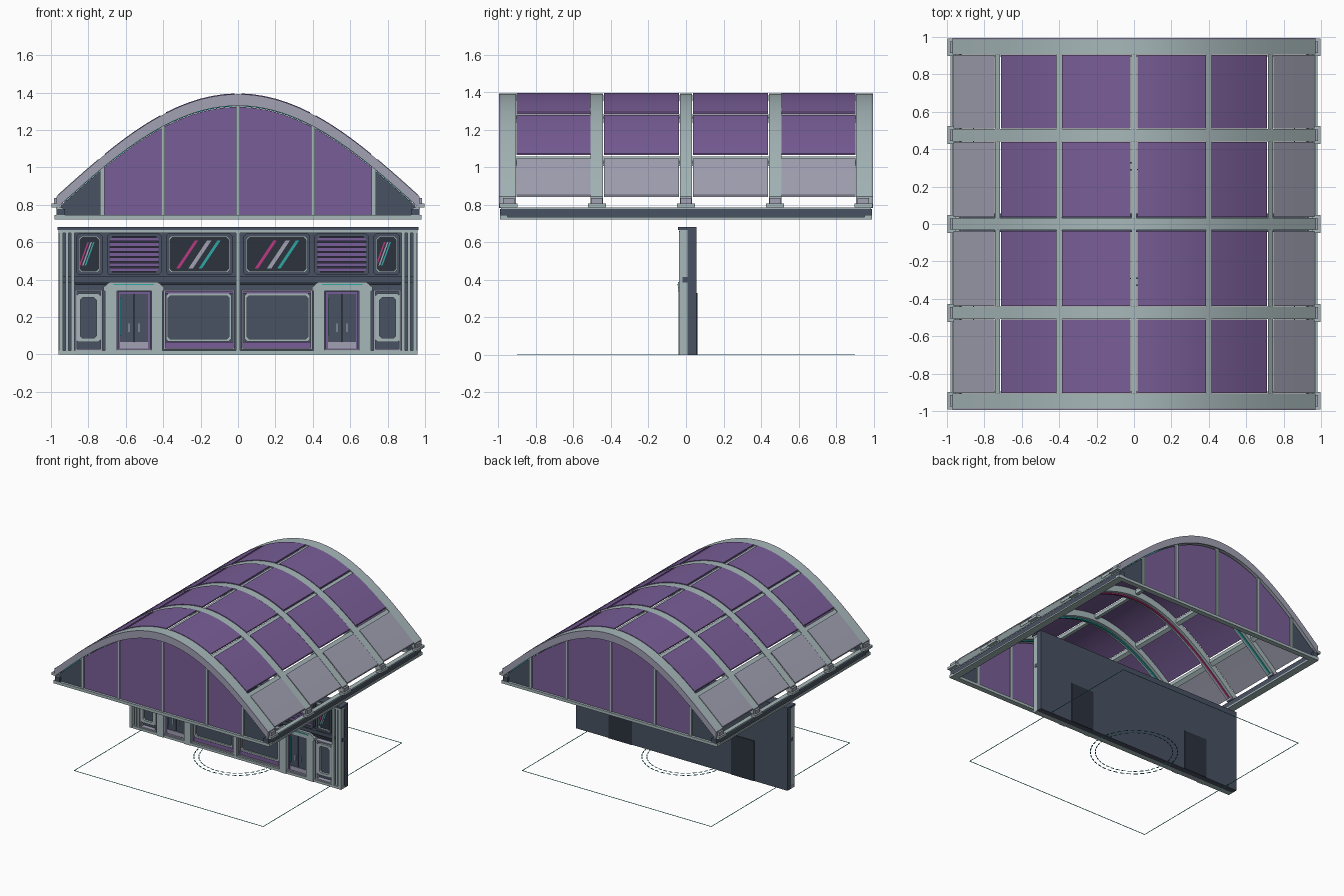
import bpy, bmesh, math

if "Cube" in bpy.data.objects:
    bpy.data.objects.remove(bpy.data.objects["Cube"])


def material(name, rgb):
    m = bpy.data.materials.new(name)
    m.diffuse_color = (*[(c / 255) ** 2.2 for c in rgb], 1)
    m.use_nodes = True
    m.node_tree.nodes["Principled BSDF"].inputs["Base Color"].default_value = m.diffuse_color
    return m


PURPLE = material("purple_glass", (120, 94, 150))
LIGHT = material("pale_metal", (165, 182, 184))
LILAC = material("lilac_grey", (160, 160, 178))
DARK = material("dark_slate", (74, 82, 98))
DEEP = material("deep_slate", (48, 53, 64))
TEAL = material("teal_glow", (50, 165, 165))
PINK = material("pink_glow", (185, 60, 130))


def part(name, mat, shapes, axis="y", smooth=False):
    """Extrude each (outline, start, end[, inner outline]) along an axis, as one object."""
    bm = bmesh.new()

    def loop(pts, w):
        return [bm.verts.new((u, w, v) if axis == "y" else (u, v, w)) for u, v in pts]

    def walls(a, b):
        for i in range(len(a)):
            j = (i + 1) % len(a)
            bm.faces.new((a[i], a[j], b[j], b[i]))

    for outline, w0, w1, *hole in shapes:
        a, b = loop(outline, w0), loop(outline, w1)
        walls(a, b)
        if hole:
            c, d = loop(hole[0], w0), loop(hole[0], w1)
            walls(c, d)
            walls(a, c)
            walls(b, d)
        else:
            bm.faces.new(a)
            bm.faces.new(b)
    bmesh.ops.recalc_face_normals(bm, faces=bm.faces)
    me = bpy.data.meshes.new(name)
    bm.to_mesh(me)
    bm.free()
    me.materials.append(mat)
    ob = bpy.data.objects.new(name, me)
    bpy.context.collection.objects.link(ob)
    if smooth:
        bpy.ops.object.select_all(action="DESELECT")
        ob.select_set(True)
        bpy.context.view_layer.objects.active = ob
        bpy.ops.object.shade_smooth_by_angle(angle=math.radians(30))
    return ob


def rect(x0, x1, z0, z1, c=0):
    if not c:
        return [(x0, z0), (x1, z0), (x1, z1), (x0, z1)]
    return [(x0 + c, z0), (x1 - c, z0), (x1, z0 + c), (x1, z1 - c),
            (x1 - c, z1), (x0 + c, z1), (x0, z1 - c), (x0, z0 + c)]


def box(x0, x1, y0, y1, z0, z1):
    return (rect(x0, x1, z0, z1), y0, y1)


def frame(x0, x1, z0, z1, w, y0, y1, c=0.012):
    return (rect(x0, x1, z0, z1, c), y0, y1, rect(x0 + w, x1 - w, z0 + w, z1 - w, c))


def both(shapes):
    """Add the copies mirrored in x."""
    flip = lambda pts: [(-x, z) for x, z in pts]
    return shapes + [(flip(s[0]), s[1], s[2], *[flip(h) for h in s[3:]]) for s in shapes]


def ends(shapes):
    """Add the copies mirrored in y."""
    return shapes + [(s[0], -s[2], -s[1], *s[3:]) for s in shapes]


def arch(x):
    return 1.395 - 0.7 * x * x + 0.125 * x ** 4


def strip(x0, x1, top, bottom, n=6):
    xs = [x0 + (x1 - x0) * i / n for i in range(n + 1)]
    return [(x, arch(x) + top) for x in xs] + [(x, arch(x) + bottom) for x in reversed(xs)]


# --- Vaulted roof: ribs, purlins and panels
RIBS = [(-0.945, 0.04), (-0.475, 0.033), (0, 0.032), (0.475, 0.033), (0.945, 0.04)]
part("roof_ribs", LIGHT, [(strip(-0.97, 0.97, -0.004, -0.06, 40), y - h, y + h) for y, h in RIBS], smooth=True)
part("end_arches", LILAC, ends([(strip(-0.97, 0.97, -0.004, -0.066, 40), -0.995, -0.985)]), smooth=True)
part("roof_purlins", LIGHT, [(strip(x - 0.014, x + 0.014, -0.012, -0.04, 1), -0.97, 0.97)
                             for x in (-0.73, -0.4, 0, 0.4, 0.73)])
bays = [(-0.903, -0.51), (-0.438, -0.038), (0.038, 0.438), (0.51, 0.903)]
part("purple_roof_panels", PURPLE,
     both([(strip(a, b, 0, -0.01), *bay) for a, b in ((0.018, 0.385), (0.415, 0.71)) for bay in bays]), smooth=True)
part("eave_panels", LILAC, both([(strip(0.745, 0.965, 0, -0.01), *bay) for bay in bays]), smooth=True)
for name, mat, ys in (("teal_rib_glow", TEAL, (-0.475, 0.475, 0.93, -0.93)), ("pink_rib_glow", PINK, (0,))):
    part(name, mat, [(strip(-0.93, 0.93, -0.06, -0.07, 40), y - 0.008, y + 0.008) for y in ys], smooth=True)

# --- Eave beams and rib shoes
part("eave_beams", DARK, both([box(0.925, 0.97, -0.99, 0.99, 0.735, 0.778)]))
part("eave_rails", LIGHT, both([box(0.92, 0.98, -0.99, 0.99, 0.722, 0.735),
                                box(0.935, 0.972, -0.985, 0.985, 0.778, 0.786)]))
part("rib_shoes", LIGHT, both([box(0.955, 0.998, y - 0.048, y + 0.048, 0.786, 0.806) for y, h in RIBS]))
part("rib_shoe_blocks", LILAC, both([box(0.935, 0.985, y - 0.03, y + 0.03, 0.8, 0.835) for y, h in RIBS]))


# --- Gable ends
def gable(x0, x1, n=8):
    xs = [x1 + (x0 - x1) * i / n for i in range(n + 1)]
    return [(x0, 0.745), (x1, 0.745)] + [(x, arch(x) - 0.072) for x in xs]


part("gable_glass", PURPLE, ends(both([(gable(0.01, 0.39), -0.972, -0.962), (gable(0.41, 0.715), -0.972, -0.962)])))
part("gable_corners", DARK, ends(both([(gable(0.738, 0.95), -0.972, -0.962)])))
part("gable_mullions", LIGHT, ends([box(x - 0.011, x + 0.011, -0.983, -0.955, 0.745, arch(abs(x) + 0.01) - 0.05)
                                    for x in (-0.726, -0.4, 0, 0.4, 0.726)]))
part("gable_sills", LIGHT, ends([box(-0.98, 0.98, -0.992, -0.95, 0.722, 0.745)]))

# --- Facade wall with back doors
part("facade_wall", DARK, [box(-0.96, 0.96, 0.008, 0.055, 0, 0.68)])
part("back_doors", DEEP, both([box(0.45, 0.66, 0.05, 0.06, 0, 0.33)]))
part("facade_bands", LIGHT, [box(-0.96, 0.96, -0.035, 0.01, 0.648, 0.664), box(-0.96, 0.96, -0.035, 0.01, 0, 0.02)])
part("cornice", DARK, [box(-0.965, 0.965, -0.042, 0.01, 0.664, 0.68), box(-0.96, 0.96, -0.018, 0.01, 0.385, 0.415)])
part("mid_ledge", DEEP, [box(-0.87, 0.87, -0.024, 0.01, 0.37, 0.388)])
part("facade_posts", LIGHT, both([box(x, x + w, y, 0.01, 0.01, 0.655)
                                  for x, w, y in ((0.935, 0.023, -0.036), (0.905, 0.016, -0.028), (0.875, 0.018, -0.034))])
     + [box(-0.011, 0.011, -0.036, 0.01, 0.01, 0.66)])

# --- Upper windows and louvres
upper = [(0.03, 0.385), (0.41, 0.70), (0.725, 0.865)]
part("upper_frames", DARK, both([frame(a, b, 0.425, 0.645, 0.016, -0.028, 0.01) for a, b in upper]))
part("upper_inner_frames", LIGHT, both([frame(a + 0.013, b - 0.013, 0.437, 0.633, 0.008, -0.022, 0.01)
                                        for a, b in (upper[0], upper[2])]))
part("upper_panes", DEEP, both([box(a + 0.015, b - 0.015, -0.006, 0.01, 0.44, 0.63) for a, b in upper]))
part("louvre_slats", PURPLE, both([box(0.425, 0.685, -0.022, 0.005, z, z + 0.019)
                                   for z in [0.444 + 0.0268 * i for i in range(7)]]))


def streak(x, w, z0=0.46, z1=0.61, lean=0.1):
    return ([(x, z0), (x + w, z0), (x + w + lean, z1), (x + lean, z1)], -0.009, -0.004)


for name, mat, offset, w in (("pink_streaks", PINK, -0.12, 0.018), ("pale_streaks", LILAC, -0.055, 0.024),
                             ("teal_streaks", TEAL, 0.0, 0.018)):
    small = 0.25
    part(name, mat, [streak(x + offset, w) for x in (-0.21, 0.21)]
         + [streak(x - 0.03 + offset * small, 0.008, 0.475, 0.6, 0.045) for x in (-0.79, 0.795)])

# --- Shop windows at street level
part("shop_frames", LIGHT, both([frame(0.035, 0.385, 0.07, 0.325, 0.012, -0.02, 0.01),
                                 frame(0.735, 0.865, 0.065, 0.325, 0.022, -0.026, 0.01)]))
part("shop_surrounds", LILAC, both([frame(0.018, 0.397, 0.025, 0.345, 0.01, -0.028, 0.01, 0),
                                    frame(0.725, 0.872, 0.02, 0.345, 0.01, -0.028, 0.01, 0)]))
part("shop_panes", DARK, both([box(0.04, 0.38, -0.007, 0.01, 0.075, 0.32), box(0.75, 0.85, -0.007, 0.01, 0.08, 0.31)]))
part("shop_trims", PURPLE, both([box(0.028, 0.388, -0.016, 0.01, 0.035, 0.066), box(0.028, 0.388, -0.016, 0.01, 0.326, 0.336)]))

# --- Entrance portals
part("portal_pilasters", LIGHT, both([box(0.405, 0.463, -0.04, 0.01, 0, 0.345), box(0.647, 0.71, -0.04, 0.01, 0, 0.345)]))
part("portal_headers", LIGHT, both([([(0.395, 0.338), (0.72, 0.338), (0.72, 0.358), (0.685, 0.388),
                                     (0.43, 0.388), (0.395, 0.358)], -0.042, 0.01)]))
part("portal_glow", TEAL, both([box(0.45, 0.665, -0.046, -0.04, 0.37, 0.377)]))
part("door_frames", PURPLE, both([frame(0.468, 0.642, 0.02, 0.335, 0.012, -0.016, 0.01, 0)]))
part("doors", DARK, both([box(0.48, 0.553, -0.01, 0.01, 0.03, 0.325), box(0.557, 0.63, -0.01, 0.01, 0.03, 0.325)]))
part("door_handles", LIGHT, both([box(x - 0.003, x + 0.003, -0.018, -0.01, 0.12, 0.165) for x in (0.53, 0.582)]))
part("door_glow", TEAL, [box(x, x + 0.007, -0.02, -0.01, 0.1, 0.3) for x in (-0.632, 0.484)])
part("door_steps", LILAC, both([box(0.463, 0.647, -0.03, 0.01, 0, 0.03), box(0.48, 0.63, -0.014, 0.01, 0.03, 0.065)]))

# --- Ground markings: square outline and dashed rings
part("ground_outline", TEAL, [(rect(-0.86, 0.86, -0.9, 0.9), 0, 0.003, rect(-0.856, 0.856, -0.896, 0.896))], axis="z")
dashes = []
for r0, r1 in ((0.325, 0.332), (0.288, 0.294)):
    for i in range(40):
        a, b = math.tau * i / 40, math.tau * (i + 0.65) / 40
        dashes.append(([(r * math.cos(t), r * math.sin(t)) for r, t in ((r0, a), (r1, a), (r1, b), (r0, b))], 0, 0.003))
part("ground_rings", TEAL, dashes, axis="z")
